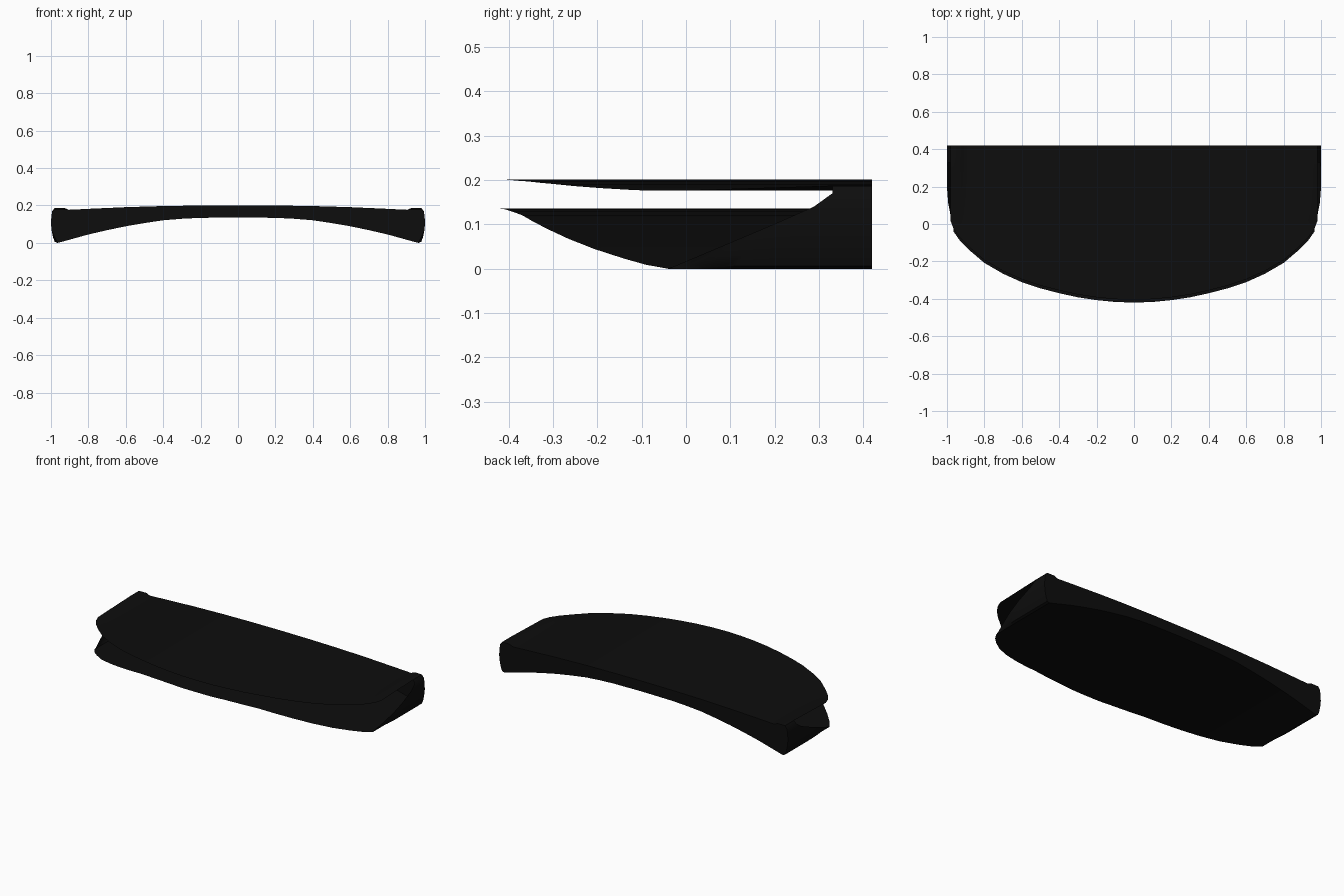
import bpy, bmesh, math

if "Cube" in bpy.data.objects:
    bpy.data.objects.remove(bpy.data.objects["Cube"])

BACK = 0.42
mat = bpy.data.materials.new("matte black")
mat.diffuse_color = (0.004, 0.004, 0.004, 1)
mat.use_nodes = True
mat.node_tree.nodes["Principled BSDF"].inputs["Base Color"].default_value = mat.diffuse_color


def interp(pts, v):
    """Piecewise-linear lookup in a list of (input, output) pairs."""
    if v <= pts[0][0]:
        return pts[0][1]
    for (a, b), (c, d) in zip(pts, pts[1:]):
        if v <= c:
            return b + (d - b) * (v - a) / (c - a)
    return pts[-1][1]


# Plan outline, section curves and the slanted front edge of the side walls
FRONT = [(0, -.42), (.1, -.417), (.2, -.407), (.3, -.392), (.4, -.37), (.5, -.344), (.6, -.311),
         (.7, -.266), (.8, -.208), (.88, -.14), (.93, -.09), (.965, -.04), (.98, 0)]
LOW = [(0, .136), (.2, .134), (.3, .129), (.4, .121), (.5, .106), (.6, .089), (.7, .068),
       (.8, .045), (.88, .023), (.93, .009), (.965, 0)]
TOP = [(0, .201), (.2, .2), (.4, .197), (.6, .191), (.8, .182), (.9, .177), (.98, .176)]
WALL = [(.965, 0), (.98, .006), (.989, .03), (.996, .065), (1, .1), (.998, .14), (.993, .17),
        (.98, .187)]
EDGE = [(0, -.04), (.135, .28), (.165, .33), (.187, .33)]


def finish(name, bm, thick_angle=35):
    bmesh.ops.remove_doubles(bm, verts=bm.verts, dist=1e-5)
    me = bpy.data.meshes.new(name)
    bm.to_mesh(me)
    bm.free()
    ob = bpy.data.objects.new(name, me)
    bpy.context.collection.objects.link(ob)
    me.materials.append(mat)
    bpy.ops.object.select_all(action='DESELECT')
    ob.select_set(True)
    bpy.context.view_layer.objects.active = ob
    bpy.ops.object.shade_smooth_by_angle(angle=math.radians(thick_angle))
    return ob


def grid(name, rows, flip=False):
    bm = bmesh.new()
    vs = [[bm.verts.new(p) for p in r] for r in rows]
    for a, b in zip(vs, vs[1:]):
        for i in range(len(a) - 1):
            q = [a[i], b[i], b[i + 1], a[i + 1]]
            bm.faces.new(q[::-1] if flip else q)
    return finish(name, bm)


def columns(limit):
    half = [x for x, _ in FRONT if x <= limit]
    half = sorted(set(half + [.05, .15, .25, .35, .45, .55, .65, .75, .84, .905, .92]))
    return [-x for x in half[:0:-1]] + half


def bump(x, y):
    """Raised strip along each end of the top, fading towards the front."""
    return .011 * min(1, max(0, (abs(x) - .905) / .025)) * min(1, max(0, (y + .02) / .35))


N = 16
ts = [i / N for i in range(N + 1)]


# Upper and lower panels
def panel(name, curve, limit, inset, raised, flip):
    rows = []
    for x in columns(limit):
        f = interp(FRONT, abs(x)) + inset
        ys = [f + (BACK - f) * t for t in ts]
        rows.append([(x, y, interp(curve, abs(x)) + (bump(x, y) if raised else 0)) for y in ys])
    grid(name, rows, flip)


panel("upper_panel", TOP, .98, .015, True, False)
panel("lower_panel", LOW, .965, 0, False, True)

# Side walls, cut back diagonally and drawn in slightly at the front
for side, label in ((-1, "left"), (1, "right")):
    rows = []
    for x, z in WALL:
        f = interp(EDGE, z)
        ys = [f + (BACK - f) * t for t in ts]
        rows.append([(side * max(.965, x - .5 * max(0, .18 - y) ** 2), y, z) for y in ys])
    grid(label + "_side_wall", rows, side > 0)

# Back wall closing the section
low = [(x, interp(LOW, abs(x))) for x in columns(.965)]
top = [(x, interp(TOP, abs(x)) + bump(x, BACK)) for x in columns(.98)]
outline = low + WALL[1:-1] + top[::-1] + [(-x, z) for x, z in WALL[-2:0:-1]]
bm = bmesh.new()
bm.faces.new([bm.verts.new((x, BACK, z)) for x, z in outline[::-1]])
bmesh.ops.triangulate(bm, faces=bm.faces)
finish("back_wall", bm)
